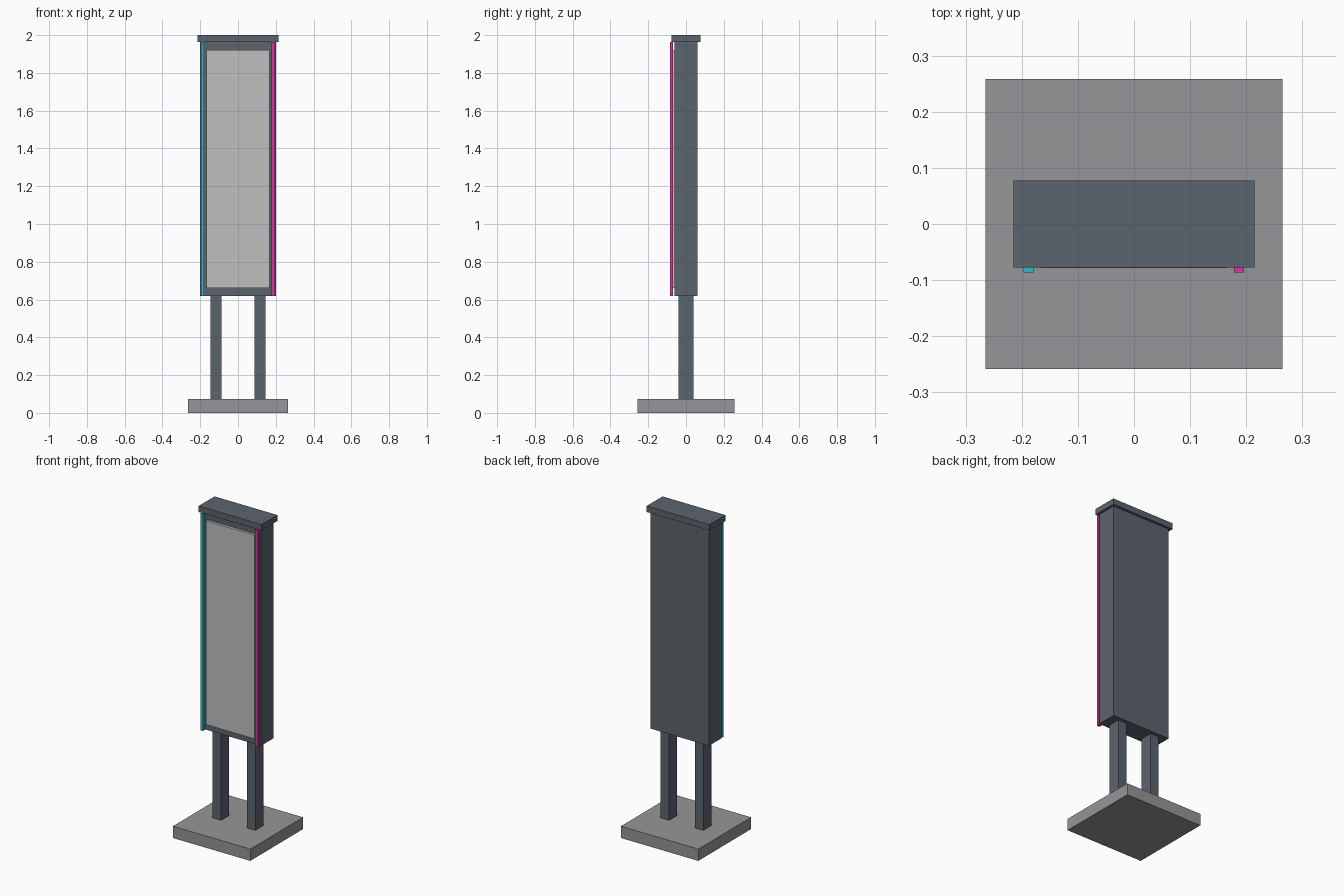
import bpy

if "Cube" in bpy.data.objects:
    bpy.data.objects.remove(bpy.data.objects["Cube"])


def material(name, srgb):
    """Flat colour from 0-255 sRGB values, stored as linear."""
    m = bpy.data.materials.new(name)
    lin = [((c / 255 + 0.055) / 1.055) ** 2.4 for c in srgb]
    m.diffuse_color = (*lin, 1.0)
    m.use_nodes = True
    m.node_tree.nodes["Principled BSDF"].inputs["Base Color"].default_value = m.diffuse_color
    return m


def box(name, x, y, z, mat):
    """Axis-aligned box from (min, max) ranges."""
    spans = (x, y, z)
    bpy.ops.mesh.primitive_cube_add(size=1, location=[(a + b) / 2 for a, b in spans])
    ob = bpy.context.object
    ob.name = name
    ob.scale = [b - a for a, b in spans]
    bpy.ops.object.transform_apply(location=False, rotation=False, scale=True)
    ob.data.materials.append(mat)
    return ob


slate = material("slate metal", (92, 100, 109))
concrete = material("concrete grey", (150, 150, 152))
pale = material("pale panel grey", (192, 192, 192))
cyan = material("cyan light", (55, 182, 200))
magenta = material("magenta light", (205, 60, 155))

# Base slab and the two posts
box("base_slab", (-0.265, 0.265), (-0.258, 0.258), (0, 0.073), concrete)
for side, cx in (("left", -0.117), ("right", 0.117)):
    box(f"{side}_post", (cx - 0.029, cx + 0.029), (-0.039, 0.039), (0.073, 0.62), slate)

# Cabinet with overhanging cap
box("cabinet", (-0.2, 0.2), (-0.062, 0.062), (0.62, 1.963), slate)
box("cap", (-0.215, 0.215), (-0.0775, 0.0775), (1.963, 2.0), slate)

# Raised display panel on the front
box("display_panel", (-0.166, 0.166), (-0.078, -0.062), (0.66, 1.922), pale)

# Light strips standing just off the front edges
for side, cx, mat in (("left", -0.188, cyan), ("right", 0.187, magenta)):
    box(f"{side}_light_strip", (cx - 0.009, cx + 0.009), (-0.086, -0.069), (0.62, 1.963), mat)
